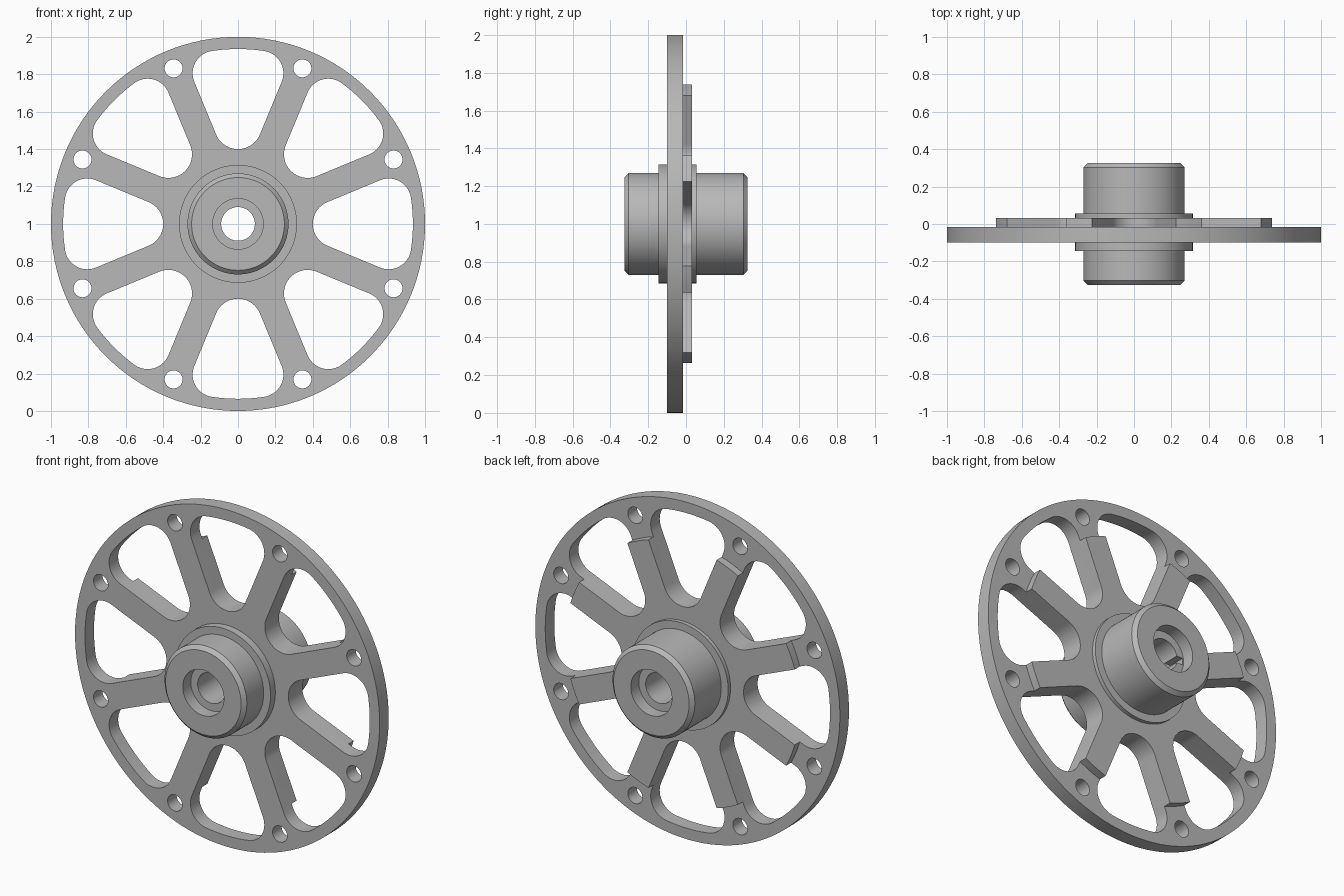
import bpy, bmesh
from math import sin, cos, asin, radians, pi, sqrt
from mathutils import Vector

cube = bpy.data.objects.get("Cube")
if cube:
    bpy.data.objects.remove(cube, do_unlink=True)

metal = bpy.data.materials.new("grey metal")
metal.use_nodes = True
GREY = (0.48, 0.48, 0.48, 1)
metal.diffuse_color = GREY
metal.node_tree.nodes["Principled BSDF"].inputs["Base Color"].default_value = GREY

SPOKES = 8
HALF = pi / SPOKES          # angle from window axis to spoke axis
SPOKE_W = 0.075             # half width of a spoke
CENTRE_Z = 1.0


def make_object(name, bm):
    bmesh.ops.recalc_face_normals(bm, faces=bm.faces[:])
    mesh = bpy.data.meshes.new(name)
    bm.to_mesh(mesh)
    bm.free()
    mesh.materials.append(metal)
    obj = bpy.data.objects.new(name, mesh)
    bpy.context.collection.objects.link(obj)
    return obj


def lathe(name, profile, steps=128):
    """Spin a closed (radius, y) profile around the axle."""
    bm = bmesh.new()
    rings = []
    for i in range(steps):
        a = 2 * pi * i / steps
        rings.append([bm.verts.new((r * cos(a), y, CENTRE_Z + r * sin(a))) for r, y in profile])
    n = len(profile)
    for i in range(steps):
        p, q = rings[i], rings[(i + 1) % steps]
        for j in range(n):
            k = (j + 1) % n
            bm.faces.new((p[j], q[j], q[k], p[k]))
    return make_object(name, bm)


def add_prism(bm, outline, angle, y0, y1):
    """Extrude a 2D outline along y after turning it around the axle."""
    c, s = cos(angle), sin(angle)
    ends = [[bm.verts.new((u * c - v * s, y, CENTRE_Z + u * s + v * c)) for u, v in outline]
            for y in (y0, y1)]
    bm.faces.new(ends[0])
    bm.faces.new(ends[1][::-1])
    for i in range(len(outline)):
        j = (i + 1) % len(outline)
        bm.faces.new((ends[0][i], ends[0][j], ends[1][j], ends[1][i]))


def arc(centre, r, start, end, steps):
    return [Vector(centre) + r * Vector((cos(a), sin(a)))
            for a in (start + (end - start) * i / steps for i in range(steps + 1))]


def cut(obj, cutter):
    """Subtract the cutter, then drop it."""
    cutter.hide_render = True
    mod = obj.modifiers.new("cut", "BOOLEAN")
    mod.operation = "DIFFERENCE"
    mod.solver = "EXACT"
    mod.object = cutter
    graph = bpy.context.evaluated_depsgraph_get()
    mesh = bpy.data.meshes.new_from_object(obj.evaluated_get(graph))
    obj.modifiers.clear()
    obj.data = mesh
    bpy.data.objects.remove(cutter, do_unlink=True)


def window_outline(inner=0.40, outer=0.935, fillet=0.12):
    """Rounded wedge between two spokes, along +u."""
    apex = SPOKE_W / sin(HALF)
    c = (inner - SPOKE_W) / (1 - sin(HALF))
    rho = (c - apex) * sin(HALF)
    reach = outer - fillet
    turn = HALF - asin((SPOKE_W + fillet) / reach)
    side = pi / 2 + HALF
    half = arc((c, 0), rho, pi, side, 12)
    half += arc((reach * cos(turn), reach * sin(turn)), fillet, side, turn, 14)
    half += arc((0, 0), outer, turn, 0, 5)[1:]
    mirrored = [Vector((p.x, -p.y)) for p in half[-2:0:-1]]
    return half + mirrored


# Plate with raised spoke backs
plate = lathe("spoked_plate", [(0.29, -0.10), (1.0, -0.10), (1.0, -0.015),
                               (0.77, -0.015), (0.77, 0.032), (0.29, 0.032)])
windows = bmesh.new()
for i in range(SPOKES):
    add_prism(windows, window_outline(), i * 2 * HALF, -0.5, 0.5)
    hole = arc((0.9, 0), 0.048, 0, 2 * pi, 32)[:-1]
    add_prism(windows, hole, (2 * i + 1) * HALF, -0.5, 0.5)
cut(plate, make_object("window_cutter", windows))

# Hub: collar, chamfered barrels, stepped bore
BORE, STEP, COLLAR, BARREL, LENGTH, CHAMFER, DEPTH = 0.09, 0.135, 0.315, 0.27, 0.325, 0.022, 0.075
front_half = [(BORE, -LENGTH + DEPTH), (STEP, -LENGTH + DEPTH), (STEP, -LENGTH),
              (BARREL - CHAMFER, -LENGTH), (BARREL, -LENGTH + CHAMFER)]
back_half = [(r, -y) for r, y in reversed(front_half)]
collar = [(BARREL, -0.145), (COLLAR, -0.145), (COLLAR, 0.055), (BARREL, 0.055)]
hub = lathe("hub", front_half + collar + back_half)

# Key slot in the rear bore shoulder
slot = bmesh.new()
add_prism(slot, [(0.06, -0.02), (0.128, -0.02), (0.128, 0.02), (0.06, 0.02)],
          pi, 0.15, 0.29)
cut(hub, make_object("slot_cutter", slot))

# Smooth rounds, sharp edges
bpy.ops.object.select_all(action="DESELECT")
for obj in (plate, hub):
    obj.select_set(True)
bpy.context.view_layer.objects.active = plate
bpy.ops.object.shade_smooth_by_angle(angle=radians(25))
